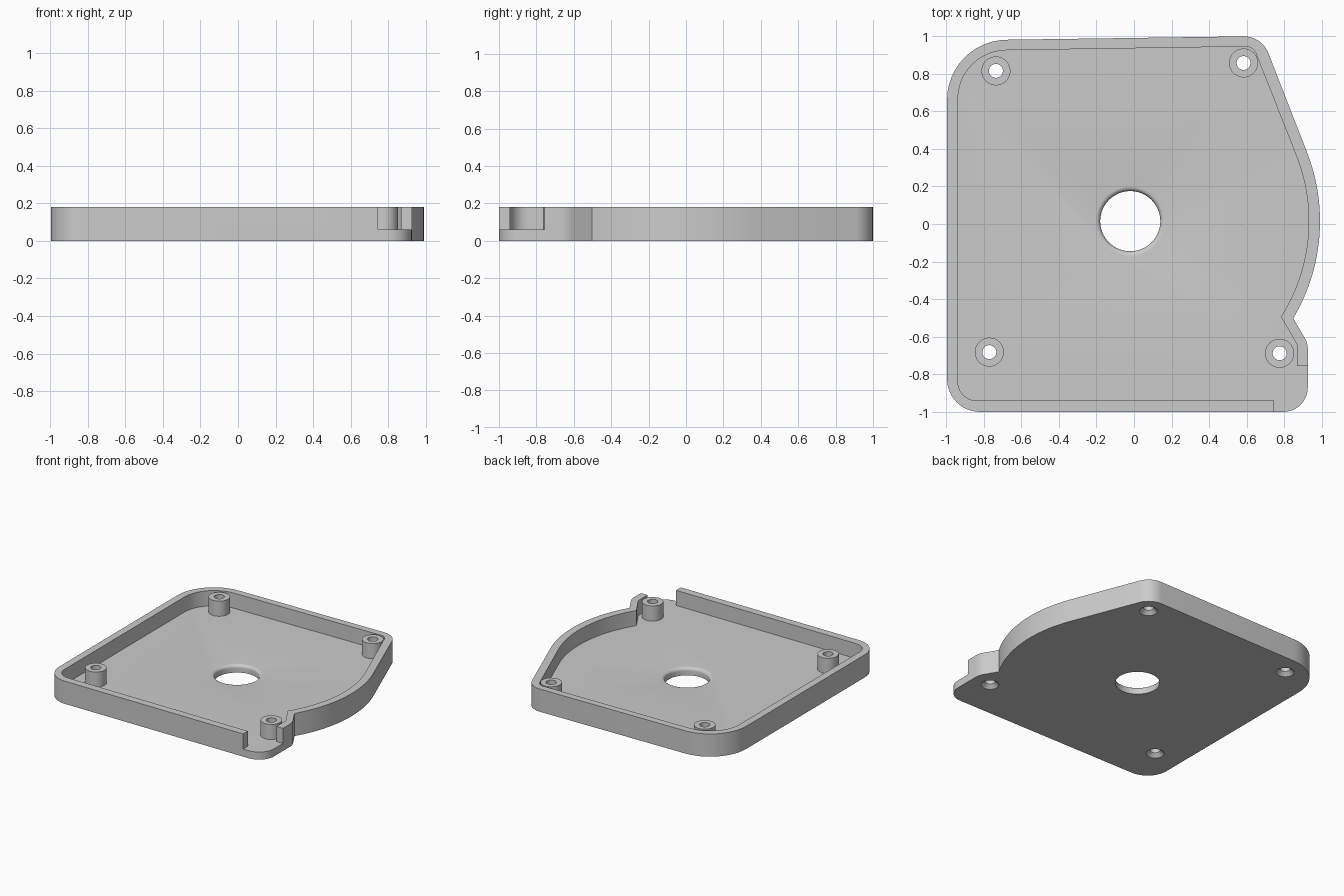
import bpy, bmesh
from math import sin, cos, pi, radians
from mathutils import Vector

cube = bpy.data.objects.get("Cube")
if cube:
    bpy.data.objects.remove(cube, do_unlink=True)

HEIGHT, FLOOR = 0.18, 0.06
CENTRE = (-0.02, 0.015)
SCREWS = [(-0.735, 0.815), (0.583, 0.857), (-0.77, -0.682), (0.775, -0.688)]

grey = bpy.data.materials.new("plastic_grey")
grey.use_nodes = True
grey.diffuse_color = (0.6, 0.6, 0.6, 1)
grey.node_tree.nodes["Principled BSDF"].inputs["Base Color"].default_value = (0.6, 0.6, 0.6, 1)


def arc(radius, start, end, steps=24):
    """Sharp outline points on an arc around the shaft hole."""
    angles = [radians(start + (end - start) * i / steps) for i in range(steps + 1)]
    return [(CENTRE[0] + radius * cos(a), CENTRE[1] + radius * sin(a), 0) for a in angles]


def rounded(corners, steps=12):
    """Outline with each (x, y, radius) corner replaced by a tangent arc."""
    out = []
    for i, (x, y, r) in enumerate(corners):
        p = Vector((x, y))
        if r == 0:
            out.append(p)
            continue
        a = (Vector(corners[i - 1][:2]) - p).normalized()
        b = (Vector(corners[(i + 1) % len(corners)][:2]) - p).normalized()
        half = a.angle(b) / 2
        mid = p + (a + b).normalized() * (r / sin(half))
        start = p + a * (r / (sin(half) / cos(half))) - mid
        end = p + b * (r / (sin(half) / cos(half))) - mid
        for k in range(steps + 1):
            t = k / steps
            sweep = pi - 2 * half
            out.append(mid + (start * sin((1 - t) * sweep) + end * sin(t * sweep)) / sin(sweep))
    return out


def stack(name, rings):
    """Closed solid through matching rings of 3D points."""
    bm = bmesh.new()
    loops = [[bm.verts.new(p) for p in ring] for ring in rings]
    for low, high in zip(loops, loops[1:]):
        for i in range(len(low)):
            bm.faces.new((low[i - 1], low[i], high[i], high[i - 1]))
    bm.faces.new(loops[0])
    bm.faces.new(loops[-1])
    bmesh.ops.recalc_face_normals(bm, faces=bm.faces)
    mesh = bpy.data.meshes.new(name)
    bm.to_mesh(mesh)
    bm.free()
    mesh.materials.append(grey)
    obj = bpy.data.objects.new(name, mesh)
    bpy.context.collection.objects.link(obj)
    return obj


def prism(name, outline, z0, z1):
    return stack(name, [[(p.x, p.y, z) for p in outline] for z in (z0, z1)])


def lathe(name, centre, profile, sides=48):
    return stack(name, [[(centre[0] + r * cos(2 * pi * i / sides),
                          centre[1] + r * sin(2 * pi * i / sides), z)
                         for i in range(sides)] for r, z in profile])


def combine(target, tool, operation):
    """Apply a boolean and discard the tool."""
    mod = target.modifiers.new(operation, "BOOLEAN")
    mod.operation, mod.solver, mod.object = operation, "EXACT", tool
    bpy.context.view_layer.update()
    result = target.evaluated_get(bpy.context.evaluated_depsgraph_get())
    mesh = bpy.data.meshes.new_from_object(result)
    target.modifiers.clear()
    target.data = mesh
    bpy.data.objects.remove(tool, do_unlink=True)


# Outer body
outer = rounded([(-0.995, -1, 0.175), (0.925, -1, 0.13), (0.925, -0.635, 0.12)]
                + arc(1.01, -30.8, 21.2)
                + [(0.68, 1, 0.14), (-0.995, 0.976, 0.32)])
tray = prism("cover_tray", outer, 0, HEIGHT)

# Pocket, running out through the gap at the front left corner
inner = rounded([(-0.937, -0.94, 0.1), (0.745, -0.94, 0), (0.745, -1.2, 0), (1.2, -1.2, 0),
                 (1.2, -0.757, 0), (0.867, -0.757, 0), (0.867, -0.64, 0.03)]
                + arc(0.95, -32.4, 21.2)
                + [(0.634, 0.945, 0.06), (-0.937, 0.921, 0.26)])
combine(tray, prism("pocket_cutter", inner, FLOOR, 0.4), "DIFFERENCE")

# Screw bosses with countersunk holes
for spot in SCREWS:
    combine(tray, lathe("screw_boss", spot, [(0.077, 0.03), (0.077, HEIGHT)]), "UNION")
for spot in SCREWS:
    hole = [(0.095, -0.03), (0.037, 0.028), (0.037, 0.3)]
    combine(tray, lathe("screw_cutter", spot, hole), "DIFFERENCE")

# Shaft hole with a rounded upper rim
rim = [(0.16 + 0.025 * (1 - cos(a)), FLOOR - 0.025 * (1 - sin(a)))
       for a in [radians(15 * i) for i in range(7)]]
combine(tray, lathe("shaft_cutter", CENTRE, [(0.16, -0.1)] + rim + [(0.185, 0.3)], 64), "DIFFERENCE")

bpy.ops.object.select_all(action="DESELECT")
tray.select_set(True)
bpy.context.view_layer.objects.active = tray
bpy.ops.object.shade_smooth_by_angle(angle=radians(30))
